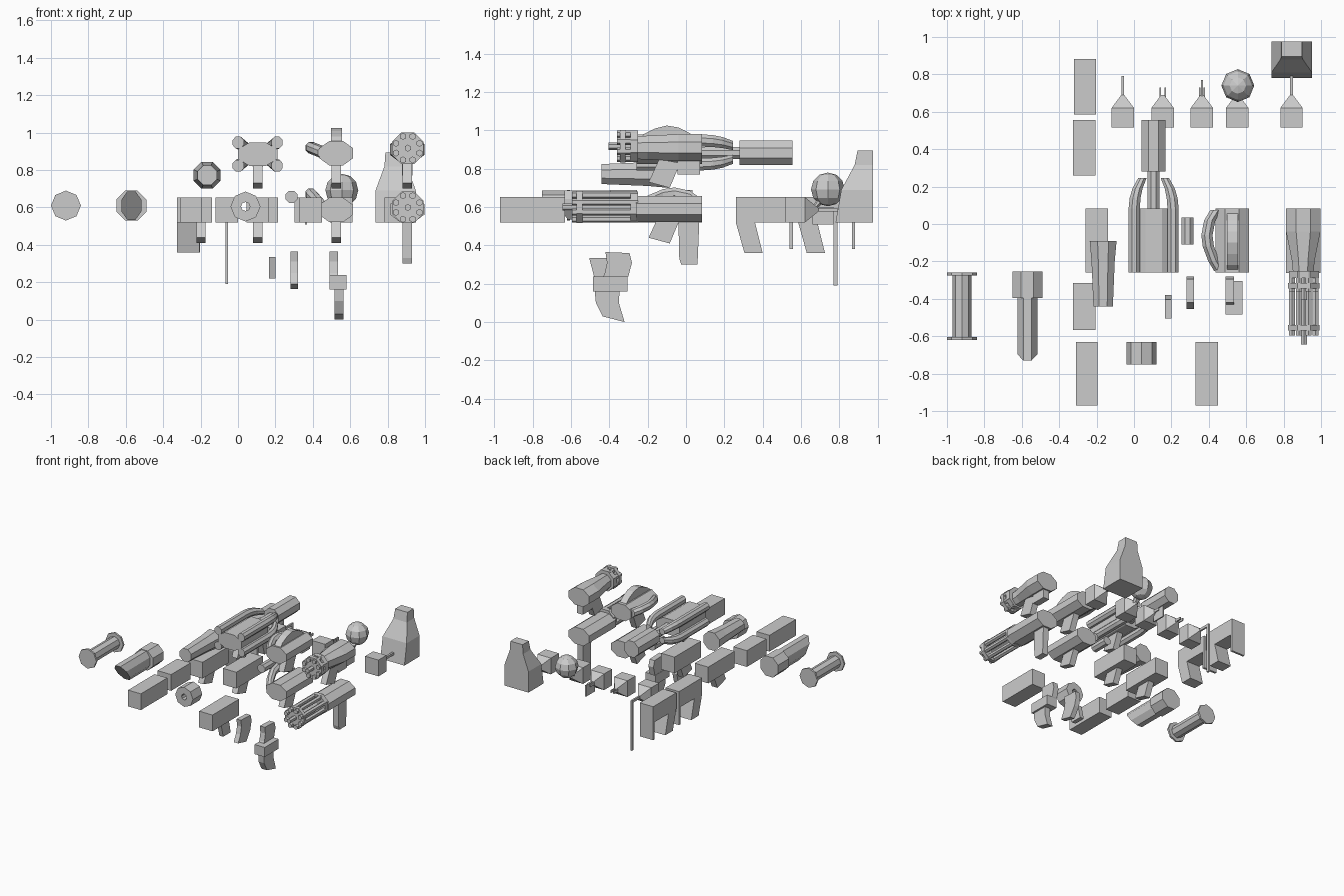
import bpy, bmesh, math
from math import sin, cos, pi

if "Cube" in bpy.data.objects:
    bpy.data.objects.remove(bpy.data.objects["Cube"])


def finish(name, bm):
    bmesh.ops.recalc_face_normals(bm, faces=bm.faces)
    me = bpy.data.meshes.new(name)
    bm.to_mesh(me)
    bm.free()
    ob = bpy.data.objects.new(name, me)
    bpy.context.collection.objects.link(ob)
    return ob


def skin(name, rings):
    """Join rings of points into a closed solid."""
    bm = bmesh.new()
    vs = [[bm.verts.new(p) for p in r] for r in rings]
    n = len(vs[0])
    for a, b in zip(vs, vs[1:]):
        for i in range(n):
            j = (i + 1) % n
            bm.faces.new((a[i], a[j], b[j], b[i]))
    bm.faces.new(vs[0])
    bm.faces.new(vs[-1])
    return finish(name, bm)


def box(name, x0, x1, y0, y1, z0, z1):
    return skin(name, [[(x0, y0, z), (x1, y0, z), (x1, y1, z), (x0, y1, z)] for z in (z0, z1)])


def loft(name, sections, n=8, flat=True):
    """Sections across y: (y, cx, cz, rx, rz). flat puts flats on the axes."""
    k = 1 / cos(pi / n) if flat else 1
    ph = pi / n if flat else 0
    return skin(name, [[(cx + rx * k * cos(2 * pi * i / n + ph), y, cz + rz * k * sin(2 * pi * i / n + ph))
                        for i in range(n)] for y, cx, cz, rx, rz in sections])


def rod(name, x, z, r, y0, y1, n=8, flat=True):
    return loft(name, [(y0, x, z, r, r), (y1, x, z, r, r)], n, flat)


def slab(name, prof, x0, x1):
    """Side profile in (y, z), extruded along x."""
    return skin(name, [[(x, y, z) for y, z in prof] for x in (x0, x1)])


def grip(name, x, dz=0.0):
    slab(name, [(-.14, .56 + dz), (-.03, .54 + dz), (-.085, .41 + dz), (-.195, .44 + dz)], x - .025, x + .025)


Z0, Z1, ZC = .52, .652, .586

# Plain stock and barrel blocks
box("stock_block_left", -.31, -.195, -.97, -.63, Z0, Z1)
box("stock_block_right", .33, .45, -.97, -.63, Z0, Z1)
box("barrel_block", -.327, -.205, -.567, -.315, Z0, Z1)

# Box-bodied receivers with a slanted grip
for i, x in enumerate((-.198, .105)):
    box(f"receiver_{i}", x - .06, x + .06, -.258, .083, Z0, Z1)
    grip(f"receiver_grip_{i}", x)

# Handle pieces: block, rear grip and hand guard plate
for i, (x, y) in enumerate(((-.267, .26), (-.262, .585))):
    box(f"handle_body_{i}", x - .06, x + .06, y, y + .297, Z0, Z1)
    slab(f"handle_grip_{i}", [(y, Z0), (y + .1, Z0), (y + .14, .36), (y + .045, .36)], x - .06, x + .06)
    box(f"hand_guard_{i}", x - .06, x + .06, y + .28, y + .297, .38, Z0)

# Rear attachments: block with a pyramid neck
for i, x in enumerate((-.06, .153, .363, .552, .842)):
    q = lambda y, w, h: [(x + a * w, y, ZC + b * h) for a, b in ((-1, -1), (1, -1), (1, 1), (-1, 1))]
    skin(f"attachment_{i}", [q(.517, .06, .066), q(.62, .06, .066), q(.69, .008, .01)])
box("long_blade_arm", -.067, -.053, .68, .79, .576, .596)
box("long_blade", -.067, -.053, .77, .79, .19, .596)
for s in (-1, 1):
    box("fork_prong", .153 + s * .013 - .004, .153 + s * .013 + .004, .66, .73, .576, .596)
    box("trident_prong", .363 + s * .012 - .004, .363 + s * .012 + .004, .66, .73, .576, .596)
box("trident_center", .358, .368, .66, .77, .51, .6)
box("nozzle_rod", .834, .85, .68, .79, .576, .596)
loft("mace_handle", [(.66, .552, ZC, .02, .02), (.72, .555, .66, .03, .03)])
bm = bmesh.new()
bmesh.ops.create_uvsphere(bm, u_segments=8, v_segments=6, radius=.088)
bmesh.ops.translate(bm, verts=bm.verts, vec=(.555, .74, .692))
finish("mace_ball", bm)

# Tapered canister
skin("canister", [[(.843 - w, y, z), (.843 + w, y, z), (.843 + w, .975, z), (.843 - w, .975, z)]
                  for z, w, y in ((.52, .108, .78), (.69, .108, .81), (.82, .06, .88), (.895, .055, .895))])

# Flanged spool
spool = [(-.62, .08), (-.605, .08), (-.605, .05), (-.275, .05), (-.275, .08), (-.26, .08)]
loft("spool", [(y, -.92, .61, r, r) for y, r in spool], flat=False)

# Hooded muzzle: collar and a tube with a slanted end
rod("hood_collar", -.57, .61, .08, -.395, -.255)
hood = loft("hood_tube", [(-.73, -.57, .61, .053, .076), (-.39, -.57, .61, .053, .076)])
for v in hood.data.vertices:
    if v.co.y < -.5:
        v.co.y = -.73 + (.686 - v.co.z) * .75

# Octagonal collar with a bore
nut = [(-.63, .08), (-.75, .08), (-.75, .024), (-.63, .024), (-.63, .08)]
bm = bmesh.new()
loops = [[bm.verts.new((.04 + r * cos(i * pi / 4), y, .605 + r * sin(i * pi / 4))) for i in range(8)]
         for y, r in nut[:4]]
for a, b in zip(loops, loops[1:] + loops[:1]):
    for i in range(8):
        j = (i + 1) % 8
        bm.faces.new((a[i], a[j], b[j], b[i]))
finish("bored_collar", bm)

# Tapered muzzle and small scope
loft("tapered_muzzle", [(y, -.165, .772, r, r) for y, r in ((-.44, .052), (-.2, .062), (-.09, .072))])
rod("small_scope", .286, .657, .032, -.11, .035)

# Large launcher: body, four claw tubes, spine and rear canister
loft("launcher_body", [(-.258, .105, .885, .105, .063), (.083, .105, .885, .105, .063)])
grip("launcher_grip", .105, .29)
claw = [(-.258, 1), (.083, 1), (.14, .95), (.19, .83), (.245, .58)]
for sx in (-1, 1):
    for sz in (-1, 1):
        loft("claw_tube", [(y, .105 + sx * .104 * f, .885 + sz * .062 * f, .03 * (.4 + .6 * f), .032 * (.4 + .6 * f))
                           for y, f in claw])
rod("launcher_spine", .105, .882, .032, .05, .3)
rod("launcher_canister", .105, .882, .064, .28, .555)

# Rounded receivers with side bow tubes; the upper one has an arched top fin
bow = [(-.25, .1), (-.2, .5), (-.12, .9), (-.06, 1), (.02, .8), (.075, .35)]
for tag, zc, dz, up in (("lower", .587, 0, .085), ("upper", .89, .29, .03)):
    loft(f"rounded_body_{tag}", [(y, .525, zc, .09, .065) for y in (-.258, .083)])
    grip(f"rounded_grip_{tag}", .525, dz)
    loft(f"bow_tube_{tag}", [(y, .465 - .075 * f, zc + up * f, .03, .03) for y, f in bow])
slab("top_fin", [(-.258, .94), (-.22, .98), (-.16, 1.01), (-.1, 1.025), (-.04, 1.015), (.02, .985), (.075, .94)],
     .498, .555)


# Rotary barrel guns
def rotary(tag, zc, y_end, y_hub, ring):
    for i in range(8):
        a = i * pi / 4 + pi / 8
        rod(f"{tag}_barrel_{i}", .908 + .068 * cos(a), zc + .068 * sin(a), .016, y_end, -.25, 6)
    rod(f"{tag}_center_barrel", .908, zc, .016, y_hub, -.25, 6)
    rod(f"{tag}_ring", .908, zc, .084, ring - .015, ring + .015)
    rod(f"{tag}_rear_clamp", .908, zc, .08, -.29, -.25)


rotary("short_rotary", .917, -.36, -.405, -.33)
loft("short_rotary_body", [(y, .905, .91, r, h) for y, r, h in
                           ((-.262, .055, .06), (-.2, .06, .062), (-.04, .092, .07), (.083, .092, .07))])
box("short_rotary_mount", .878, .932, -.045, .072, .77, .9)
grip("short_rotary_grip", .905, .29)

rotary("long_rotary", .6, -.595, -.645, -.555)
loft("long_rotary_body", [(y, .905, .59, .092, .068) for y in (-.262, .083)])
slab("long_rotary_grip", [(-.04, .54), (.07, .54), (.06, .3), (-.025, .3), (-.035, .33)], .88, .93)

# Magazines
curved = [(-.42, .365), (-.295, .36), (-.282, .31), (-.3, .24), (-.35, .165), (-.455, .19), (-.425, .25), (-.412, .31)]
slab("curved_magazine", curved, .28, .32)
slab("short_magazine", [(-.505, .335), (-.405, .335), (-.38, .22), (-.475, .22)], .165, .2)
slab("double_magazine_upper", curved, .49, .535)
box("double_magazine_clamp", .488, .58, -.485, -.305, .16, .238)
slab("double_magazine_lower", [(-.48, .2), (-.345, .2), (-.35, .1), (-.32, 0), (-.435, .03), (-.47, .1)], .515, .565)
